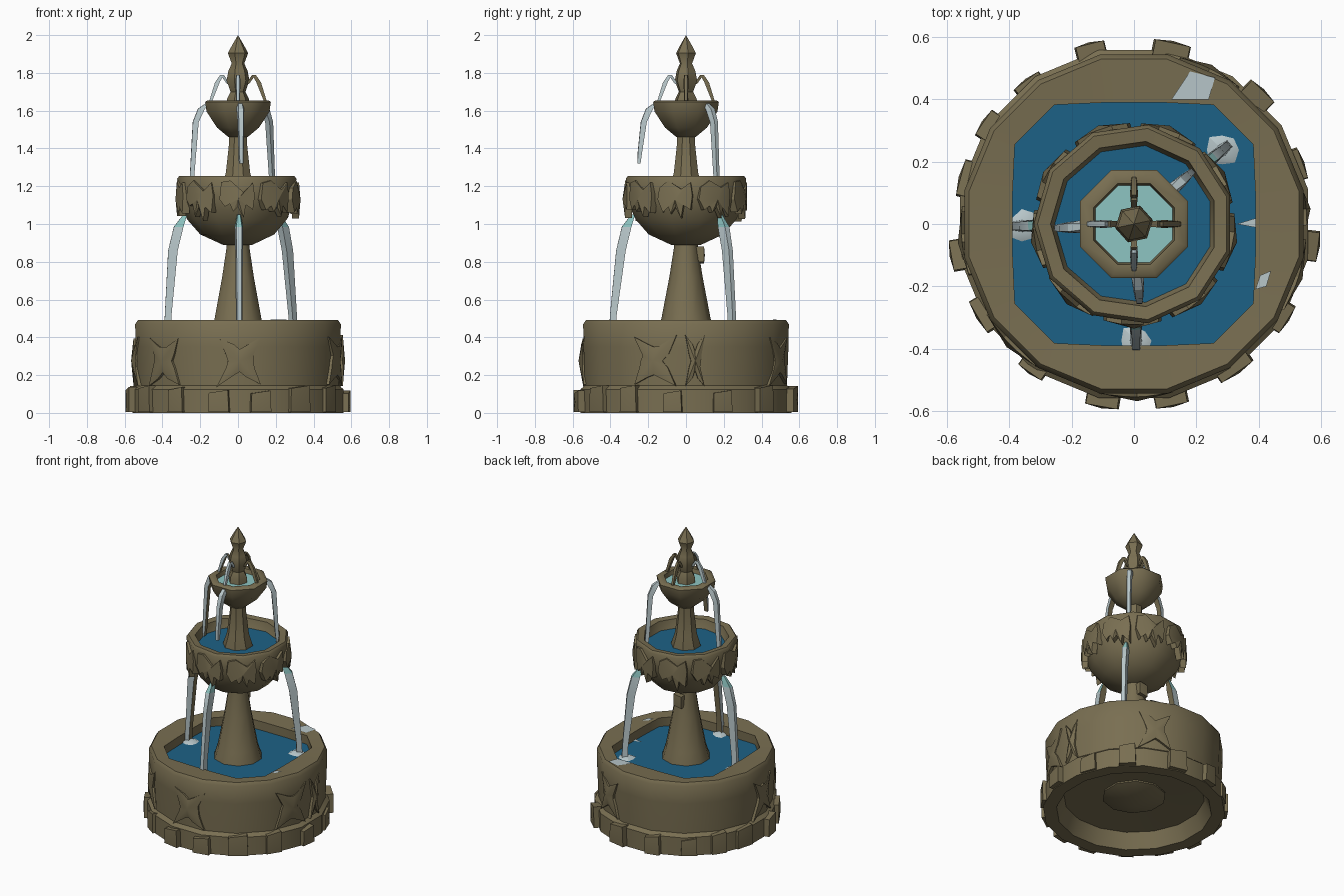
import bpy, bmesh, math, random
from mathutils import Vector

if "Cube" in bpy.data.objects:
    bpy.data.objects.remove(bpy.data.objects["Cube"])

random.seed(4)


def mat(name, c):
    m = bpy.data.materials.new(name)
    m.diffuse_color = (*c, 1)
    m.use_nodes = True
    m.node_tree.nodes["Principled BSDF"].inputs["Base Color"].default_value = m.diffuse_color
    return m


STONE = mat("olive_stone", (0.19, 0.157, 0.083))
BLUE = mat("deep_water", (0.012, 0.12, 0.24))
TEAL = mat("pale_teal_water", (0.27, 0.56, 0.54))
FOAM = mat("falling_water", (0.48, 0.57, 0.59))


def polar(deg, r, z, t=0.0):
    # point at an angle, optionally shifted sideways by t along the arc
    a = math.radians(deg) + (t / r if r else 0)
    return Vector((r * math.cos(a), r * math.sin(a), z))


def finish(bm, name, mats, angle=40):
    bmesh.ops.remove_doubles(bm, verts=bm.verts, dist=0.0005)
    bmesh.ops.recalc_face_normals(bm, faces=bm.faces)
    me = bpy.data.meshes.new(name)
    bm.to_mesh(me)
    bm.free()
    for m in mats:
        me.materials.append(m)
    for p in me.polygons:
        p.use_smooth = True
    me.set_sharp_from_angle(angle=math.radians(angle))
    ob = bpy.data.objects.new(name, me)
    bpy.context.collection.objects.link(ob)
    return ob


def lathe(name, profile, n, m=STONE, off=0.5, angle=40, clamp=None):
    # profile points are (radius, z); clamp squares off the inner opening
    bm = bmesh.new()
    rings = []
    for p in profile:
        ring = []
        for i in range(n):
            v = polar(360 * (i + off) / n, p[0], p[1])
            if clamp and 0.3 < p[0] < 0.465 and p[1] > 0.3:
                v.x = max(-clamp, min(clamp, v.x))
                v.y = max(-clamp, min(clamp, v.y))
            ring.append(bm.verts.new(v))
        rings.append(ring)
    for a, b in zip(rings, rings[1:]):
        for i in range(n):
            j = (i + 1) % n
            bm.faces.new((a[i], a[j], b[j], b[i]))
    return finish(bm, name, [m], angle)


def relief(bm, deg, r, pts, depth, bulge):
    # raised carved plate wrapped on a round wall; pts are (sideways, z)
    cz = sum(p[1] for p in pts) / len(pts)
    back = [bm.verts.new(polar(deg, r - 0.025, z, t)) for t, z in pts]
    front = [bm.verts.new(polar(deg, r + depth, z, t)) for t, z in pts]
    mid = bm.verts.new(polar(deg, r + bulge, cz))
    n = len(pts)
    for i in range(n):
        j = (i + 1) % n
        bm.faces.new((front[i], front[j], mid))
        bm.faces.new((back[i], back[j], front[j], front[i]))


def stream(name, deg, path, mats, teal_top=False):
    # path points are (radius, z, width, thickness); inner face takes the second material
    bm = bmesh.new()
    rings = []
    for r, z, w, t in path:
        rings.append([bm.verts.new(polar(deg, r + dr, z, s)) for dr, s in
                      ((t / 2, -w / 3), (t / 2, w / 3), (-t / 2, w / 2), (-t / 2, -w / 2))])
    for k, (a, b) in enumerate(zip(rings, rings[1:])):
        for i in range(4):
            j = (i + 1) % 4
            f = bm.faces.new((a[i], a[j], b[j], b[i]))
            f.material_index = 1 if i == 2 else (2 if teal_top and k == 0 else 0)
    bm.faces.new(rings[0])
    bm.faces.new(rings[-1])
    finish(bm, name, mats, 30)


def disc(name, r, z, n, m, off=0.5, clamp=None):
    lathe(name, [(0, z), (r, z)], n, m, off, clamp=clamp)


# Lower basin, with hollow underside
lathe("lower_basin", [(0, 0.12), (0.2, 0.11), (0.44, 0.10), (0.485, 0.0), (0.57, 0.0),
                      (0.57, 0.125), (0.545, 0.145), (0.553, 0.35), (0.555, 0.47),
                      (0.54, 0.492), (0.46, 0.485), (0.462, 0.38)], 16, angle=50, clamp=0.39)
disc("lower_water", 0.461, 0.425, 16, BLUE, clamp=0.39)

# Foot stones round the base
bm = bmesh.new()
for d in (353, 20, 46, 78, 104, 127, 146, 165, 190, 211, 235, 260, 282, 305, 328):
    w, h = random.uniform(0.045, 0.065), random.uniform(0.115, 0.15)
    out = 0.032 if d in (353, 46, 78, 104, 190, 260, 282) else random.uniform(0.012, 0.022)
    relief(bm, d, 0.565, [(-w, 0.005), (w, 0.005), (w * 0.9, h), (-w * 0.95, h - 0.015)],
           out, out + 0.004)
finish(bm, "foot_stones", [STONE], 30)

# Carved cross-shaped ornaments on the basin wall
bm = bmesh.new()
for d, wide in ((271, 0.13), (224, 0.13), (186, 0.12), (64, 0.12), (342, 0.13), (5, 0.055)):
    pts = []
    for i in range(16):
        a = 2 * math.pi * i / 16
        s = random.uniform(0.5, 0.7)
        if i % 4 == 2:
            s = random.uniform(1.15, 1.35)   # long diagonal arms
        elif i % 4 == 0:
            s = random.uniform(0.35, 0.6)
        pts.append((wide * s * math.cos(a), 0.275 + 0.145 * s * math.sin(a)))
    relief(bm, d, 0.545, pts, 0.01, 0.024)
finish(bm, "wall_ornaments", [STONE], 25)

# Lower column, running down through the basin floor
lathe("lower_column", [(0, 0.03), (0.2, 0.1), (0.155, 0.42), (0.13, 0.5), (0.088, 0.72),
                       (0.063, 0.88), (0.06, 0.95)], 10)
bm = bmesh.new()
relief(bm, 90, 0.075, [(-0.03, 0.80), (0.03, 0.79), (0.03, 0.87), (-0.03, 0.88)], 0.025, 0.025)
finish(bm, "column_knob", [STONE])

# Middle bowl
lathe("middle_bowl", [(0, 0.89), (0.08, 0.89), (0.2, 0.945), (0.27, 1.025), (0.31, 1.12),
                      (0.322, 1.24), (0.31, 1.255), (0.268, 1.25), (0.25, 1.17),
                      (0.15, 1.05), (0, 1.03)], 11, angle=50)
disc("middle_water", 0.255, 1.19, 11, BLUE)

# Hanging leaf carvings on the middle bowl
bm = bmesh.new()
for k in range(9):
    j = [random.uniform(-0.02, 0.02) for _ in range(6)]
    pts = [(-0.09, 1.21 + j[0]), (-0.10, 1.13), (-0.07, 1.08 + j[1]), (-0.05, 1.12),
           (-0.025, 1.05 + j[2]), (0.0, 1.09), (0.03, 1.03 + j[3]), (0.045, 1.12),
           (0.08, 1.06 + j[4]), (0.09, 1.15), (0.08, 1.22), (0.03, 1.18 + j[5]), (-0.04, 1.23)]
    relief(bm, 270 + 40 * k, 0.312, pts, 0.012, 0.024)
finish(bm, "bowl_leaves", [STONE], 25)

# Upper column and top bowl
lathe("upper_column", [(0.1, 1.12), (0.095, 1.19), (0.07, 1.27), (0.052, 1.42), (0.05, 1.5)], 8)
lathe("top_bowl", [(0, 1.455), (0.055, 1.46), (0.12, 1.51), (0.18, 1.595), (0.188, 1.645),
                   (0.176, 1.655), (0.14, 1.652), (0.128, 1.60), (0, 1.56)], 8, angle=50)
disc("top_water", 0.133, 1.625, 8, TEAL)

# Pointed finial
lathe("finial", [(0.062, 1.58), (0.06, 1.66), (0.04, 1.70), (0.062, 1.76), (0.052, 1.81),
                 (0.034, 1.85), (0.055, 1.905), (0.03, 1.95), (0, 2.0)], 6, off=0.2, angle=40)

# Small spouts arching off the finial
for name, d, m in (("left", 180, FOAM), ("front", 270, FOAM),
                   ("right", 0, STONE), ("back", 90, STONE)):
    stream(name + "_spout", d, [(0.05, 1.74, 0.015, 0.015), (0.085, 1.79, 0.022, 0.018),
                                (0.11, 1.75, 0.026, 0.024), (0.145, 1.65, 0.02, 0.015)], [m, STONE])

# Falling streams from both bowls, with splashes in the basin
for name, d, low in (("left", 181, 0.375), ("front", 271, 0.39), ("right", 40, 0.385)):
    mats = [FOAM, FOAM if name == "right" else STONE, TEAL]
    end = 1.32 if name == "front" else 1.18
    stream(name + "_upper_stream", d + (3 if name == "front" else 2),
           [(0.16, 1.64, 0.03, 0.02), (0.195, 1.61, 0.04, 0.035), (0.225, 1.54, 0.035, 0.03),
            (0.245, end + 0.06, 0.028, 0.022), (0.25, end, 0.025, 0.015)], mats)
    stream(name + "_lower_stream", d,
           [(0.28, 1.05, 0.02, 0.02), (0.315, 0.985, 0.045, 0.05), (0.345, 0.86, 0.04, 0.05),
            (low - 0.005, 0.52, 0.035, 0.035), (low, 0.42, 0.04, 0.035)], mats, True)
    bm = bmesh.new()
    c = polar(d, low - 0.015, 0.428)
    ring = [bm.verts.new(c + polar(45 * i, random.uniform(0.04, 0.06), 0)) for i in range(8)]
    top = bm.verts.new(c + Vector((0, 0, 0.025)))
    for i in range(8):
        bm.faces.new((ring[i], ring[(i + 1) % 8], top))
    finish(bm, name + "_splash", [FOAM], 30)

# Flat foam ripple on the right, and wet patches on the rim
for name, pts in (("foam_ripple", [(0.33, 0.0, 0.43), (0.395, -0.012, 0.43), (0.395, 0.02, 0.43)]),
                  ("back_wet_patch", [(0.12, 0.40, 0.494), (0.24, 0.40, 0.494),
                                      (0.26, 0.47, 0.496), (0.18, 0.49, 0.496)]),
                  ("right_wet_patch", [(0.39, -0.21, 0.494), (0.425, -0.2, 0.494),
                                       (0.44, -0.15, 0.494), (0.405, -0.165, 0.494)])):
    bm = bmesh.new()
    bm.faces.new([bm.verts.new(p) for p in pts])
    finish(bm, name, [FOAM])
